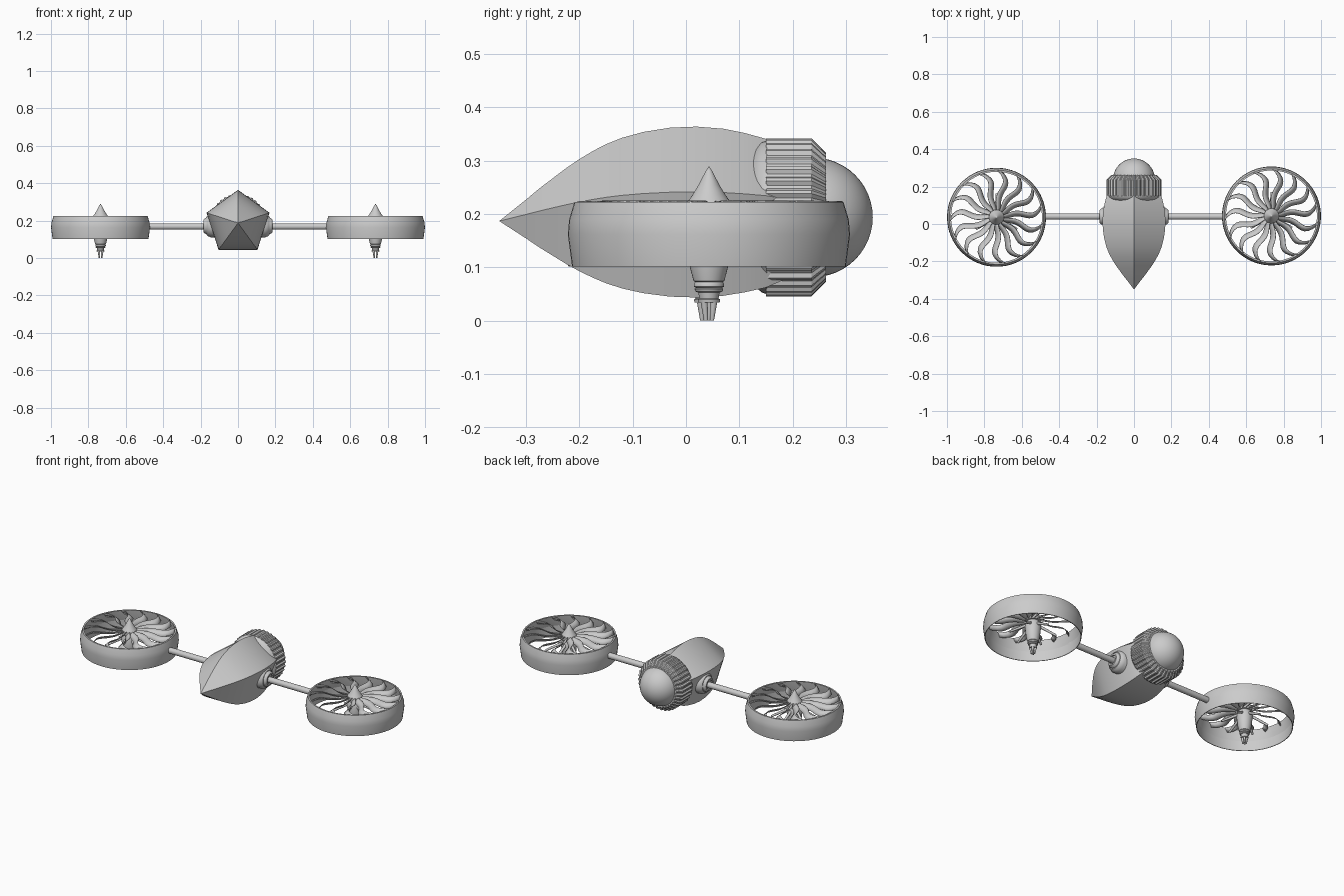
import bpy, bmesh
from math import sin, cos, pi, sqrt
from mathutils import Vector, Matrix

if "Cube" in bpy.data.objects:
    bpy.data.objects.remove(bpy.data.objects["Cube"])


def finish(name, bm, angle=0.6):
    bmesh.ops.remove_doubles(bm, verts=bm.verts, dist=1e-5)
    bmesh.ops.recalc_face_normals(bm, faces=bm.faces)
    me = bpy.data.meshes.new(name)
    bm.to_mesh(me)
    bm.free()
    ob = bpy.data.objects.new(name, me)
    bpy.context.collection.objects.link(ob)
    bpy.ops.object.select_all(action='DESELECT')
    ob.select_set(True)
    bpy.context.view_layer.objects.active = ob
    bpy.ops.object.shade_smooth_by_angle(angle=angle)
    return ob


def lathe(name, profile, loc, axis=(0, 0, 1), n=32, scale_fn=None, phase=0, closed=False, angle=0.6):
    """Spin (radius, height) points round an axis starting at loc."""
    bm = bmesh.new()
    axis = Vector(axis).normalized()
    up = 'Y' if abs(axis.z) < 0.99 else 'X'
    rot = axis.to_track_quat('Z', up)
    rings = []
    for r, h in profile:
        ring = []
        for i in range(n):
            a = 2 * pi * i / n + phase
            k = scale_fn(i) if scale_fn else 1
            ring.append(bm.verts.new(Vector(loc) + rot @ Vector((r * k * cos(a), r * k * sin(a), h))))
        rings.append(ring)
    pairs = list(zip(rings, rings[1:]))
    if closed:
        pairs.append((rings[-1], rings[0]))
    for p, q in pairs:
        for i in range(n):
            j = (i + 1) % n
            bm.faces.new((p[i], p[j], q[j], q[i]))
    return finish(name, bm, angle)


def rod(name, p, q, r1, r2, n=12):
    d = Vector(q) - Vector(p)
    return lathe(name, [(0, 0), (r1, 0), (r2, d.length), (0, d.length)], p, d, n)


# five-sided pointed hull
bm = bmesh.new()
hull = [(-.35, 0), (-.33, .016), (-.30, .040), (-.275, .061), (-.25, .080), (-.225, .099), (-.2, .116),
        (-.175, .131), (-.15, .144), (-.12, .156), (-.08, .167), (-.03, .175), (.02, .177),
        (.07, .173), (.11, .165), (.15, .154), (.18, .138), (.18, 0)]
rings = [[bm.verts.new((r * cos(pi / 2 + k * 2 * pi / 5), y, .187 + r * sin(pi / 2 + k * 2 * pi / 5)))
          for k in range(5)] for y, r in hull]
for p, q in zip(rings, rings[1:]):
    for i in range(5):
        j = (i + 1) % 5
        bm.faces.new((p[i], p[j], q[j], q[i]))
finish("hull", bm)

# rear dome, bulge ahead of the collar, ribbed collar
C = (0, 0, .194)
dome = [(.112 * cos(t * pi / 24), .238 + .112 * sin(t * pi / 24)) for t in range(13)]
lathe("rear_dome", dome, C, (0, 1, 0), 48)
lathe("collar_bulge", [(0, .07), (.08, .10), (.115, .12), (.132, .132), (.141, .142), (.144, .152)],
      C, (0, 1, 0), 48)
lathe("ribbed_collar", [(.10, .15), (.148, .15), (.148, .235), (.121, .262), (.10, .262)], C, (0, 1, 0), 144,
      scale_fn=lambda i: 1 if i % 4 < 2 else .955, closed=True, angle=0.4)


def blades(name, cx, cy, count=15):
    bm = bmesh.new()
    steps = 12
    for b in range(count):
        rows = []
        for s in range(steps + 1):
            t = s / steps
            r = .028 + .221 * t
            a = 2 * pi * b / count + .25 * t + .13 * sin(2 * pi * t)
            w = .010 + .005 * sin(pi * t)
            mid = Vector((r * cos(a), r * sin(a), .212))
            tan = Vector((-sin(a), cos(a), 0))
            pitch = Vector((0, 0, .012))
            rows.append([bm.verts.new(Vector((cx, cy, 0)) + mid + k * (tan * w + pitch)) for k in (-1, 0, 1)])
        for p, q in zip(rows, rows[1:]):
            for k in range(2):
                bm.faces.new((p[k], p[k + 1], q[k + 1], q[k]))
    ob = finish(name, bm)
    m = ob.modifiers.new("thickness", 'SOLIDIFY')
    m.thickness = .003
    m.offset = 0


for side, s, cy in (("left", -1, .036), ("right", 1, .043)):
    cx = .735 * s
    # arm and its socket on the hull
    rod(side + "_arm", (.13 * s, .04, .168), (.481 * s, .04, .168), .017, .017, 24)
    lathe(side + "_arm_socket", [(0, .10), (.062, .10), (.062, .145), (.056, .160), (.048, .168), (.044, .168),
                                 (.042, .176), (.034, .184), (.026, .184), (.024, .176), (0, .176)],
          (0, .04, .172), (s, 0, 0), 32)
    # rotor duct
    lathe(side + "_duct", [(.2565, .102), (.2645, .162), (.262, .190), (.252, .223), (.243, .223),
                           (.248, .19), (.255, .162), (.253, .102)], (cx, cy, 0), n=64, closed=True, angle=0.25)
    blades(side + "_fan_blades", cx, cy)
    # hub with nose cone and stepped tail
    lathe(side + "_hub", [(0, .29), (.006, .281), (.020, .254), (.031, .236), (.040, .223), (.040, .198),
                          (.032, .196), (.044, .170), (.036, .102), (.029, .075), (.026, .073), (.028, .070),
                          (.028, .064), (.024, .062), (.027, .060), (.025, .055), (.020, .053), (.018, .042),
                          (.021, .040), (.020, .034), (0, .034)], (cx, cy, 0))
    # slanted struts under the fan and tail prongs
    for k in range(6):
        a = k * pi / 3 + pi / 6
        u = Vector((cos(a), sin(a), 0))
        base = Vector((cx, cy, 0))
        rod(f"{side}_strut_{k}", base + u * .03 + Vector((0, 0, .175)),
            base + u * .125 + Vector((0, 0, .125)), .008, .006)
    for k in range(4):
        a = k * pi / 2 + pi / 4
        u = Vector((cos(a), sin(a), 0))
        rod(f"{side}_prong_{k}", base + u * .013 + Vector((0, 0, .038)),
            base + u * .008 + Vector((0, 0, 0.001)), .007, .004)
